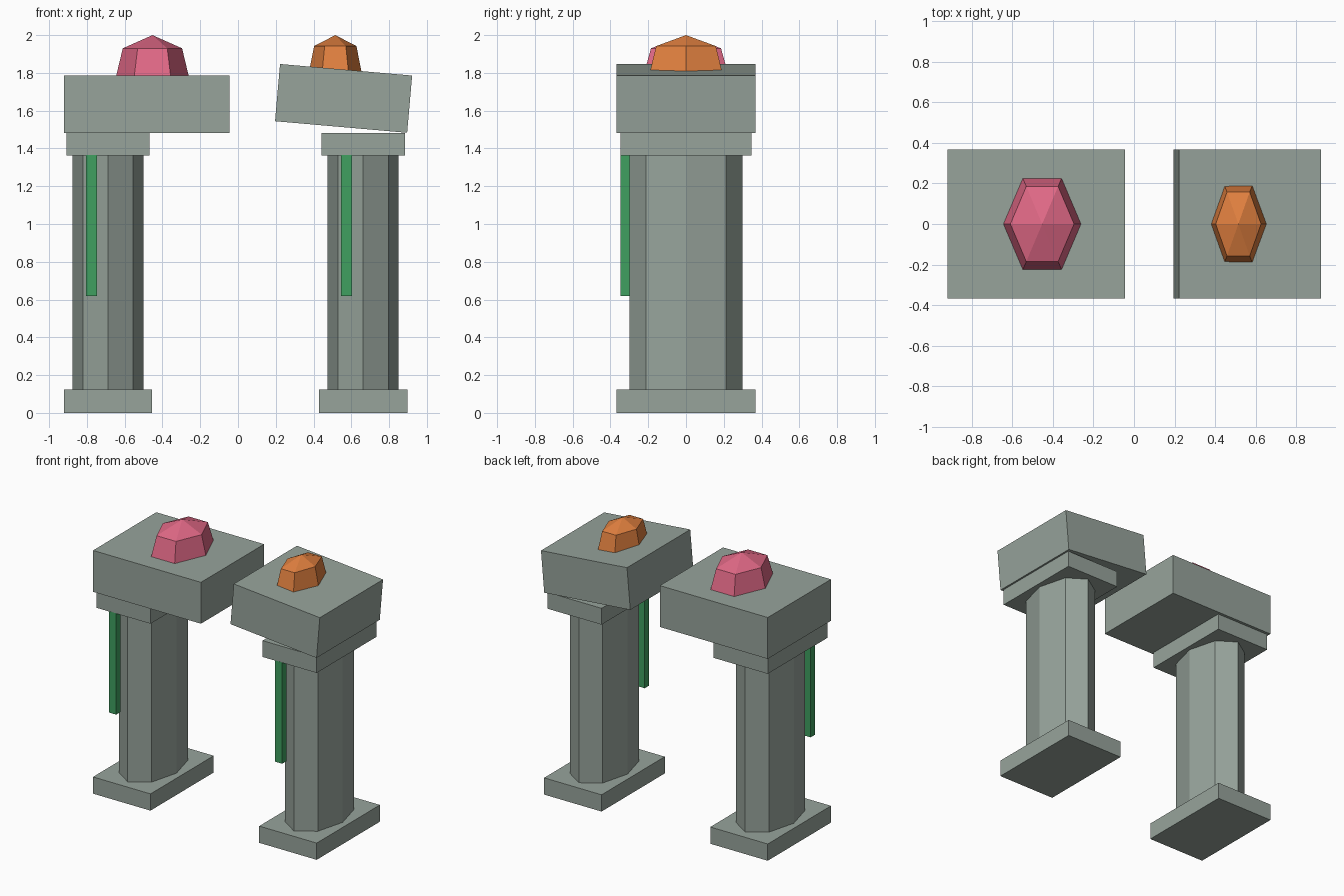
import bpy, bmesh
from math import sin, cos, tau, radians
from mathutils import Matrix

if "Cube" in bpy.data.objects:
    bpy.data.objects.remove(bpy.data.objects["Cube"], do_unlink=True)


def material(name, rgb):
    mat = bpy.data.materials.new(name)
    mat.use_nodes = True
    color = (*rgb, 1.0)
    mat.diffuse_color = color
    mat.node_tree.nodes["Principled BSDF"].inputs["Base Color"].default_value = color
    return mat


stone = material("grey_green_stone", (0.31, 0.37, 0.33))
pink = material("pink_crystal", (0.75, 0.14, 0.24))
orange = material("orange_crystal", (0.75, 0.215, 0.05))
green = material("green_strip", (0.05, 0.35, 0.115))


def finish(name, bm, mat, location):
    bmesh.ops.recalc_face_normals(bm, faces=bm.faces[:])
    mesh = bpy.data.meshes.new(name)
    bm.to_mesh(mesh)
    bm.free()
    mesh.materials.append(mat)
    obj = bpy.data.objects.new(name, mesh)
    obj.location = location
    bpy.context.scene.collection.objects.link(obj)
    return obj


def box(name, center, size, mat):
    bm = bmesh.new()
    bmesh.ops.create_cube(bm, size=1, matrix=Matrix.Diagonal((*size, 1)))
    return finish(name, bm, mat, center)


def faceted(name, x, sides, rings, mat, apex=None):
    """Stack of (z, x radius, y radius) rings, closed flat or with a point."""
    bm = bmesh.new()
    loops = [[bm.verts.new((rx * cos(tau * i / sides), ry * sin(tau * i / sides), z))
              for i in range(sides)] for z, rx, ry in rings]
    bm.faces.new(loops[0])
    for low, high in zip(loops, loops[1:]):
        for i in range(sides):
            j = (i + 1) % sides
            bm.faces.new((low[i], low[j], high[j], high[i]))
    if apex is None:
        bm.faces.new(loops[-1])
    else:
        tip = bm.verts.new((0, 0, apex))
        for i in range(sides):
            bm.faces.new((loops[-1][i], loops[-1][(i + 1) % sides], tip))
    return finish(name, bm, mat, (x, 0, 0))


# Pillars: base slab, eight-sided shaft, cap slab and hanging strip
for side, x, strip_x in (("right", -0.688, -0.775), ("left", 0.663, 0.574)):
    box(side + "_base", (x, 0, 0.0615), (0.467, 0.734, 0.123), stone)
    faceted(side + "_shaft", x, 8, [(0.12, 0.188, 0.298), (1.365, 0.188, 0.298)], stone)
    box(side + "_cap", (x, 0, 1.422), (0.44, 0.695, 0.12), stone)
    box(side + "_strip", (strip_x, -0.324, 0.992), (0.057, 0.048, 0.744), green)

# Broken lintel: one level block, one slipped block
box("right_lintel", (-0.483, 0, 1.635), (0.877, 0.734, 0.304), stone)
slipped = box("left_lintel", (0.559, 0, 1.665), (0.702, 0.734, 0.304), stone)
slipped.rotation_euler.y = radians(5)

# Crystals on top
faceted("right_crystal", -0.453, 6, [(1.78, 0.193, 0.262), (1.93, 0.157, 0.214)],
        pink, apex=2.0)
faceted("left_crystal", 0.515, 6, [(1.78, 0.144, 0.228), (1.942, 0.112, 0.182)],
        orange, apex=2.0)
